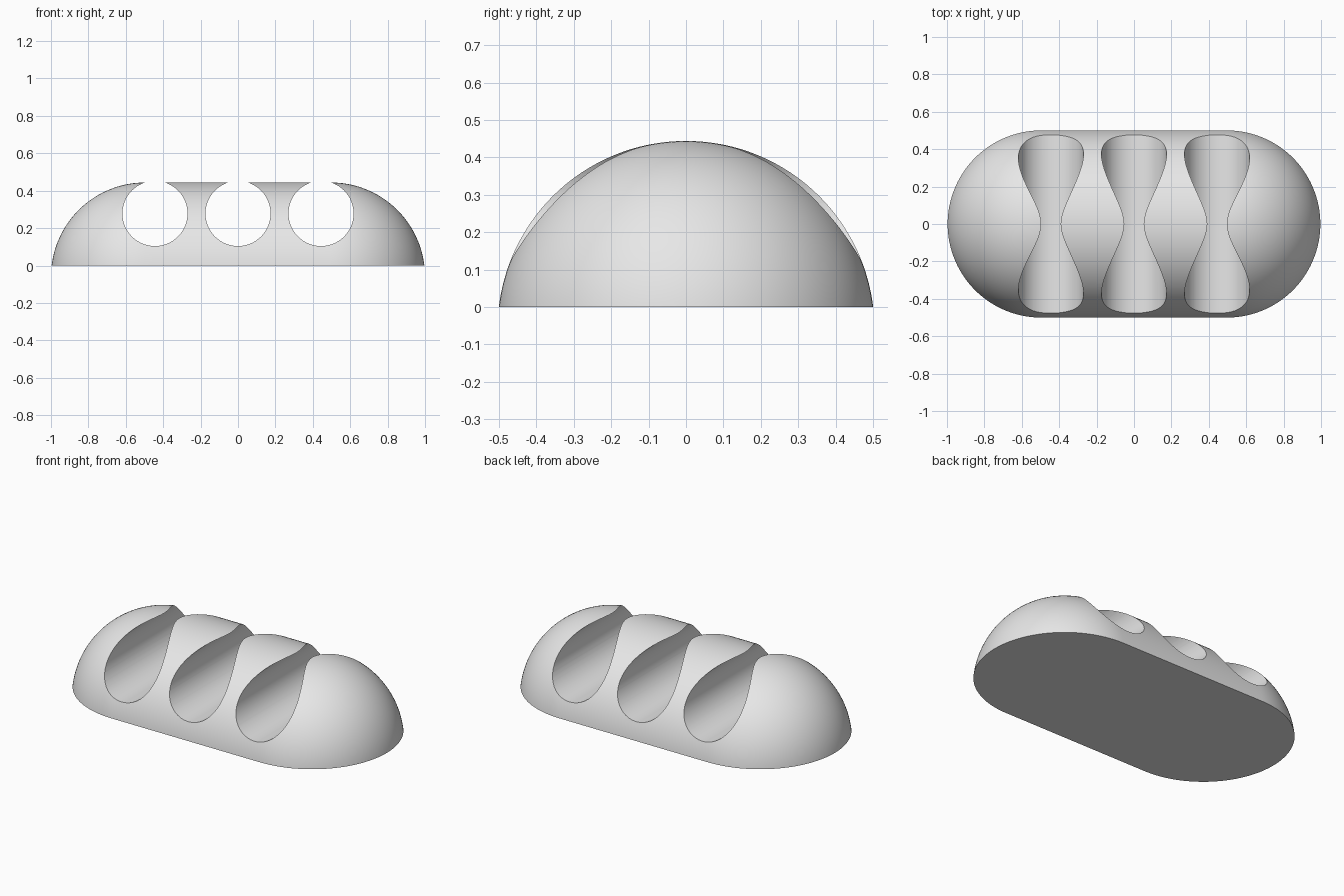
import bpy
import bmesh
from math import pi, sin, cos, radians
from mathutils import Matrix, Vector

cube = bpy.data.objects.get("Cube")
if cube:
    bpy.data.objects.remove(cube, do_unlink=True)

RADIUS = 0.504        # radius of the capsule
SINK = 0.06           # how far its axis lies below the flat base
HALF = 0.496          # half length of the straight middle
GROOVE_R, GROOVE_Z, PITCH = 0.174, 0.278, 0.444

grey = bpy.data.materials.new("light_grey")
grey.use_nodes = True
grey.diffuse_color = (0.8, 0.8, 0.8, 1)
grey.node_tree.nodes["Principled BSDF"].inputs["Base Color"].default_value = (0.8, 0.8, 0.8, 1)


def make_object(name, bm):
    bmesh.ops.recalc_face_normals(bm, faces=bm.faces[:])
    mesh = bpy.data.meshes.new(name)
    bm.to_mesh(mesh)
    bm.free()
    mesh.materials.append(grey)
    obj = bpy.data.objects.new(name, mesh)
    bpy.context.collection.objects.link(obj)
    return obj


# Capsule profile: end arc, straight middle, mirrored end arc
ARC, MID = 36, 24
right_arc = [(HALF + RADIUS * sin(pi / 2 * i / ARC), RADIUS * cos(pi / 2 * i / ARC))
             for i in range(ARC + 1)]
left_arc = [(-x, z) for x, z in reversed(right_arc)]
middle = [(-HALF + 2 * HALF * i / MID, RADIUS) for i in range(1, MID)]

# Loaf body: spin the profile round x and cut it off flat
bm = bmesh.new()
verts = [bm.verts.new((x, 0, z)) for x, z in left_arc + middle + right_arc]
edges = [bm.edges.new(pair) for pair in zip(verts, verts[1:])]
bmesh.ops.spin(bm, geom=verts + edges, cent=(0, 0, 0), axis=(1, 0, 0),
               angle=2 * pi, steps=128, use_duplicate=False)
bmesh.ops.remove_doubles(bm, verts=bm.verts[:], dist=1e-5)
bmesh.ops.bisect_plane(bm, geom=bm.verts[:] + bm.edges[:] + bm.faces[:], dist=1e-6,
                       plane_co=(0, 0, SINK), plane_no=(0, 0, 1), clear_inner=True)
rim = [e for e in bm.edges if e.is_boundary]
bmesh.ops.holes_fill(bm, edges=rim, sides=0)
bmesh.ops.translate(bm, verts=bm.verts[:], vec=Vector((0, 0, -SINK)))
body = make_object("grooved_body", bm)

# Three round grooves running front to back
cutters = []
for k in (-1, 0, 1):
    bm = bmesh.new()
    place = Matrix.Translation((k * PITCH, 0, GROOVE_Z)) @ Matrix.Rotation(pi / 2, 4, 'X')
    bmesh.ops.create_cone(bm, cap_ends=True, segments=96, radius1=GROOVE_R,
                          radius2=GROOVE_R, depth=1.4, matrix=place)
    cutter = make_object("groove_cutter", bm)
    cutter.hide_render = True
    cutters.append(cutter)
    mod = body.modifiers.new("groove", 'BOOLEAN')
    mod.operation = 'DIFFERENCE'
    mod.solver = 'EXACT'
    mod.object = cutter

# Apply the cuts, drop the cutters and smooth the curved surfaces
bpy.ops.object.select_all(action='DESELECT')
body.select_set(True)
bpy.context.view_layer.objects.active = body
for mod in body.modifiers[:]:
    bpy.ops.object.modifier_apply(modifier=mod.name)
for cutter in cutters:
    bpy.data.objects.remove(cutter, do_unlink=True)
bpy.ops.object.shade_smooth_by_angle(angle=radians(30))
